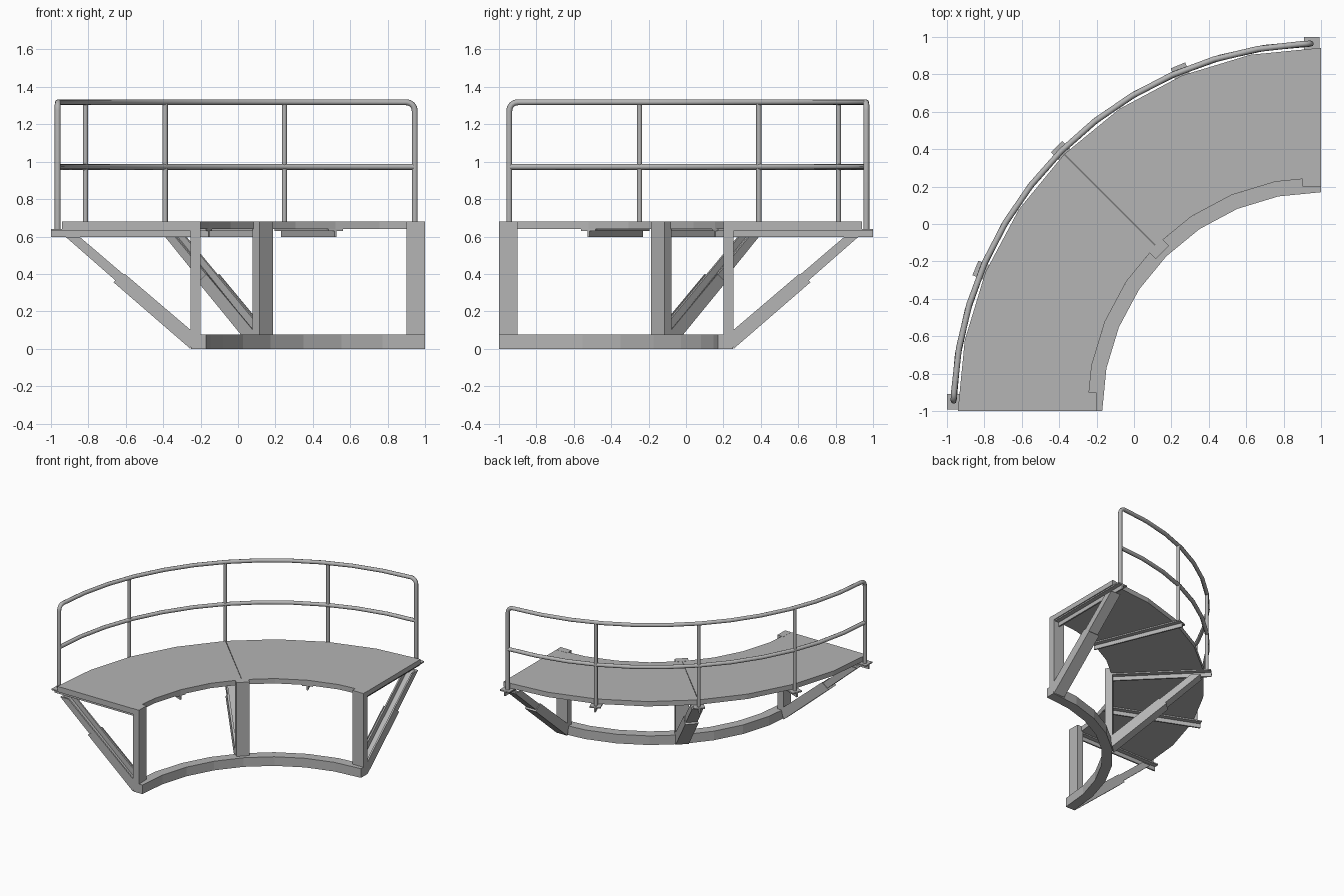
import bpy, bmesh, math
from mathutils import Matrix, Vector

old = bpy.data.objects.get("Cube")
if old:
    bpy.data.objects.remove(old, do_unlink=True)

steel = bpy.data.materials.new("grey steel")
steel.use_nodes = True
grey = (0.46, 0.46, 0.46, 1)
steel.diffuse_color = grey
steel.node_tree.nodes["Principled BSDF"].inputs["Base Color"].default_value = grey

CENTRE = Vector((1, -1, 0))      # centre of the quarter circle
DECK_TOP, DECK_LOW, BEAM_LOW = 0.68, 0.64, 0.597
RAIL_R = 1.965


def polar(r, deg, z):
    a = math.radians(deg)
    return CENTRE + Vector((r * math.cos(a), r * math.sin(a), z))


def finish(name, bm):
    bmesh.ops.recalc_face_normals(bm, faces=bm.faces)
    mesh = bpy.data.meshes.new(name)
    bm.to_mesh(mesh)
    bm.free()
    mesh.materials.append(steel)
    obj = bpy.data.objects.new(name, mesh)
    bpy.context.collection.objects.link(obj)
    return obj


def add_prism(bm, profile, y0, y1):
    """Extrude a (radius, height) outline sideways from y0 to y1."""
    face = bm.faces.new([bm.verts.new((x, y0, z)) for x, z in profile])
    new = bmesh.ops.extrude_face_region(bm, geom=[face])["geom"]
    moved = [v for v in new if isinstance(v, bmesh.types.BMVert)]
    bmesh.ops.translate(bm, verts=moved, vec=(0, y1 - y0, 0))


def radial_part(name, pieces, deg, shift):
    """Place prisms on a spoke of the circle, shifted along the tangent."""
    bm = bmesh.new()
    for profile, y0, y1 in pieces:
        add_prism(bm, profile, y0 + shift, y1 + shift)
    bm.transform(Matrix.Translation(CENTRE) @ Matrix.Rotation(math.radians(deg), 4, 'Z'))
    return finish(name, bm)


def box(r0, r1, z0, z1):
    return [(r0, z0), (r1, z0), (r1, z1), (r0, z1)]


def arc_slab(name, r0, r1, z0, z1, start, end, steps):
    """Sweep a rectangle around the circle."""
    bm = bmesh.new()
    rings = []
    for i in range(steps + 1):
        deg = start + (end - start) * i / steps
        rings.append([bm.verts.new(polar(r, deg, z)) for r, z in box(r0, r1, z0, z1)])
    for a, b in zip(rings, rings[1:]):
        for k in range(4):
            n = (k + 1) % 4
            bm.faces.new((a[k], a[n], b[n], b[k]))
    bm.faces.new(rings[0])
    bm.faces.new(rings[-1])
    return finish(name, bm)


def tube(name, points, radius):
    curve = bpy.data.curves.new(name, 'CURVE')
    curve.dimensions = '3D'
    curve.bevel_depth = radius
    curve.bevel_resolution = 2
    curve.use_fill_caps = True
    spline = curve.splines.new('POLY')
    spline.points.add(len(points) - 1)
    for p, co in zip(spline.points, points):
        p.co = (*co, 1)
    curve.materials.append(steel)
    obj = bpy.data.objects.new(name, curve)
    bpy.context.collection.objects.link(obj)
    # turn the curve into a smooth-sided mesh
    bpy.ops.object.select_all(action='DESELECT')
    obj.select_set(True)
    bpy.context.view_layer.objects.active = obj
    bpy.ops.object.convert(target='MESH')
    bpy.ops.object.shade_smooth_by_angle(angle=math.radians(50))


# Walking deck in two panels with a fine seam, and the curved base rail
arc_slab("deck_panel_back", 1.25, 1.942, DECK_LOW, DECK_TOP, 90, 134.95, 4)
arc_slab("deck_panel_front", 1.25, 1.942, DECK_LOW, DECK_TOP, 135.05, 180, 4)
arc_slab("base_rail", 1.17, 1.25, 0, 0.075, 90, 180, 8)

# Support frames: post, T-beam and channel brace with a lower sleeve
brace = [(1.25, 0.01), (1.92, BEAM_LOW), (1.845, BEAM_LOW), (1.24, 0.08)]
brace_floor = brace[:2] + [(1.9, BEAM_LOW), (1.25, 0.03)]
sleeve = [(1.255, 0), (1.665, 0.355), (1.605, 0.4), (1.235, 0.085)]
sleeve_floor = sleeve[:2] + [(1.655, 0.365), (1.25, 0.02)]


def channel(sides, floor, half, wall):
    return [(sides, -half, wall - half), (sides, half - wall, half),
            (floor, wall - half, half - wall)]


def t_beam(name, r0, deg, shift):
    radial_part(name, [(box(r0, 2.0, DECK_LOW - 0.01, DECK_LOW), -0.042, 0.042),
                       (box(r0, 2.0, BEAM_LOW, DECK_LOW - 0.01), -0.006, 0.006)], deg, shift)


for label, deg, shift in (("back", 90, 0.05), ("middle", 135, 0), ("front", 180, -0.05)):
    radial_part(label + "_post", [(box(1.2, 1.255, 0.075, DECK_TOP + 0.001), -0.05, 0.05)], deg, shift)
    t_beam(label + "_beam", 1.2, deg, shift)
    radial_part(label + "_brace", channel(brace, brace_floor, 0.044, 0.012), deg, shift)
    radial_part(label + "_brace_sleeve", channel(sleeve, sleeve_floor, 0.05, 0.006), deg, shift)

for label, deg in (("back", 112.5), ("front", 157.5)):
    t_beam(label + "_joist", 1.25, deg, 0)

# Handrail bent down into the end posts
inset = math.degrees(0.055 / RAIL_R)
first, last = 90 + inset, 180 - inset
TOP, BEND = 1.318, 0.045
bend_deg = math.degrees(BEND / RAIL_R)
steps = 12
arc = [first + bend_deg + (last - first - 2 * bend_deg) * i / steps for i in range(steps + 1)]


def corner(end, sign):
    """End post foot, then the rounded corner up to the rail."""
    pts = [polar(RAIL_R, end, DECK_LOW)]
    for k in range(4):
        t = math.radians(90 * k / 4)
        pts.append(polar(RAIL_R, end + sign * bend_deg * (1 - math.cos(t)),
                         TOP - BEND * (1 - math.sin(t))))
    return pts


tube("handrail", corner(first, 1) + [polar(RAIL_R, d, TOP) for d in arc]
     + corner(last, -1)[::-1], 0.016)
tube("middle_rail", [polar(RAIL_R, first + (last - first) * i / steps, 0.973)
                     for i in range(steps + 1)], 0.016)
for i, deg in enumerate((112.5, 135, 157.5)):
    tube(f"railing_post_{i + 1}", [polar(RAIL_R, deg, DECK_LOW), polar(RAIL_R, deg, TOP)], 0.014)
